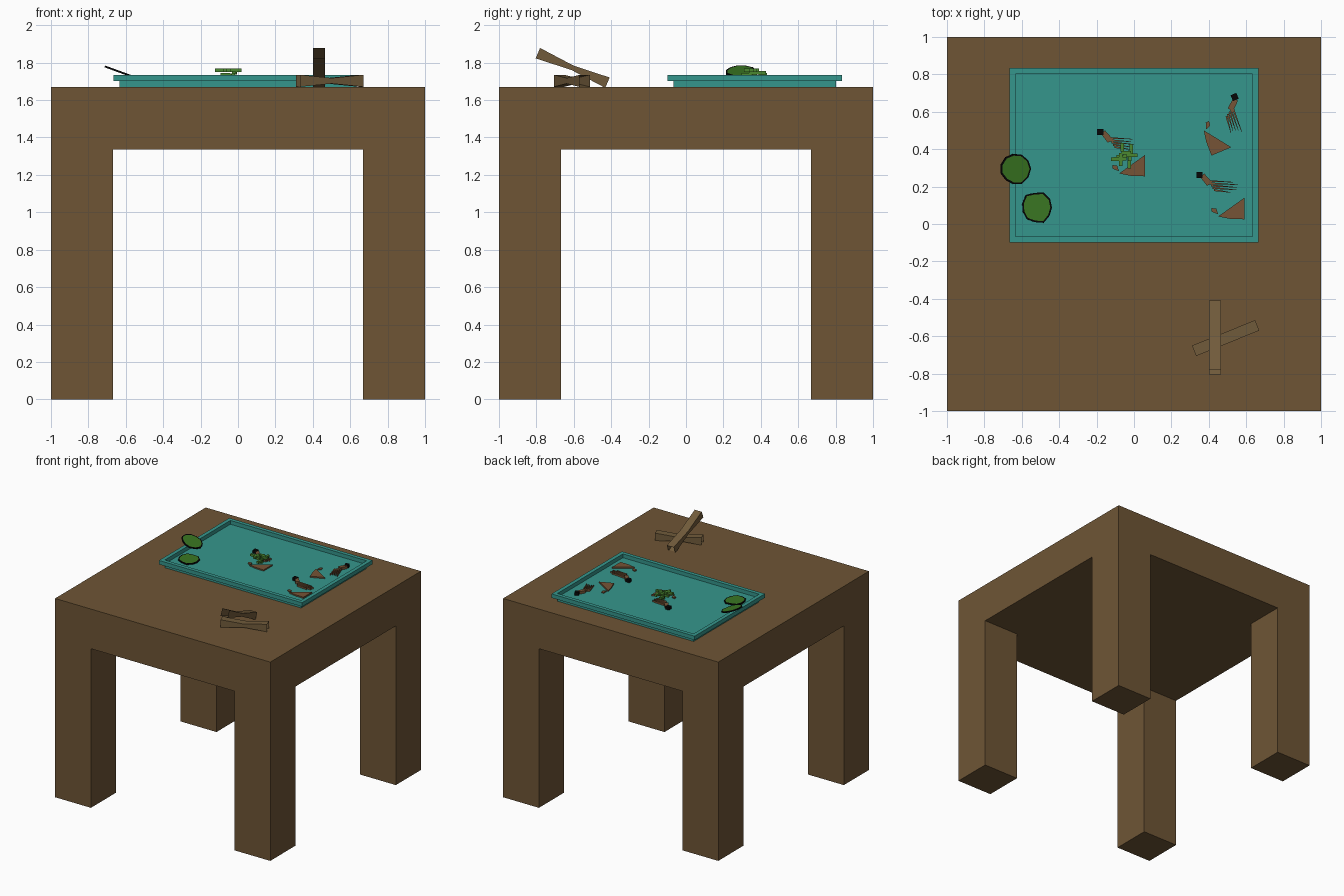
import bpy, bmesh, math, random
from mathutils import Matrix, Vector

random.seed(4)
old = bpy.data.objects.get("Cube")
if old:
    bpy.data.objects.remove(old)


def material(name, rgb):
    m = bpy.data.materials.new(name)
    m.use_nodes = True
    m.diffuse_color = (*rgb, 1)
    m.node_tree.nodes["Principled BSDF"].inputs["Base Color"].default_value = (*rgb, 1)
    return m


wood = material("table brown", (.156, .091, .036))
pale_wood = material("pale wood", (.165, .105, .044))
teal = material("teal", (.036, .305, .262))
green = material("slice green", (.042, .185, .016))
herb = material("herb green", (.07, .25, .03))
shell = material("shell brown", (.18, .088, .037))
black = material("black", (.002, .002, .002))


def finish(name, bm, mats, matrix=None):
    bmesh.ops.recalc_face_normals(bm, faces=bm.faces[:])
    mesh = bpy.data.meshes.new(name)
    bm.to_mesh(mesh)
    bm.free()
    for m in mats:
        mesh.materials.append(m)
    ob = bpy.data.objects.new(name, mesh)
    bpy.context.collection.objects.link(ob)
    if matrix:
        ob.matrix_world = matrix
    return ob


def add_box(bm, lo, hi):
    lo, hi = Vector(lo), Vector(hi)
    size = Matrix.Diagonal((*(hi - lo), 1))
    return bmesh.ops.create_cube(bm, size=1, matrix=Matrix.Translation((lo + hi) / 2) @ size)


def add_prism(bm, points, z0, z1):
    face = bm.faces.new([bm.verts.new((x, y, z0)) for x, y in points])
    res = bmesh.ops.extrude_face_region(bm, geom=[face])
    for v in res["geom"]:
        if isinstance(v, bmesh.types.BMVert):
            v.co.z = z1


# Table: slab with four legs drawn down from its corner faces
TOP, UNDER, LEG = 1.67, 1.337, .667
bm = bmesh.new()
steps = (-1, -LEG, LEG, 1)
grid = [[bm.verts.new((x, y, UNDER)) for y in steps] for x in steps]
cells = {(i, j): bm.faces.new((grid[i][j], grid[i + 1][j], grid[i + 1][j + 1], grid[i][j + 1]))
         for i in range(3) for j in range(3)}
slab = bmesh.ops.extrude_face_region(bm, geom=list(cells.values()), use_keep_orig=True)
for v in slab["geom"]:
    if isinstance(v, bmesh.types.BMVert):
        v.co.z = TOP
for i in (0, 2):
    for j in (0, 2):
        leg = bmesh.ops.extrude_face_region(bm, geom=[cells[i, j]])
        for v in leg["geom"]:
            if isinstance(v, bmesh.types.BMVert):
                v.co.z = 0
        if cells[i, j].is_valid:
            bm.faces.remove(cells[i, j])
bmesh.ops.dissolve_limit(bm, angle_limit=.01, verts=bm.verts[:], edges=bm.edges[:])
finish("table", bm, [wood])

# Tray: stepped foot with an overhanging, recessed rim
FLOOR, RIM = 1.702, 1.735
bm = bmesh.new()
loops = []
for inset, z in ((.032, TOP), (.032, FLOOR), (0, FLOOR), (0, RIM), (.032, RIM), (.032, FLOOR + .001)):
    x, y = .665 - inset, .467 - inset
    loops.append([bm.verts.new((sx * x, .368 + sy * y, z))
                  for sx, sy in ((-1, -1), (1, -1), (1, 1), (-1, 1))])
for a, b in zip(loops, loops[1:]):
    for k in range(4):
        bm.faces.new((a[k], a[(k + 1) % 4], b[(k + 1) % 4], b[k]))
bm.faces.new(loops[0])
bm.faces.new(loops[-1])
finish("tray", bm, [teal])


# Waisted utensil bars: pinched in the middle, hollow with open ends
def pinched_bar(name, matrix, half, width, height, waist):
    bm = bmesh.new()
    rings = []
    for x, h in ((-half, height), (0, waist), (half, height)):
        rings.append([bm.verts.new((x, sy * width / 2, sz * h / 2))
                      for sy, sz in ((-1, -1), (1, -1), (1, 1), (-1, 1))])
    for a, b in zip(rings, rings[1:]):
        for k in range(4):
            bm.faces.new((a[k], a[(k + 1) % 4], b[(k + 1) % 4], b[k]))
    finish(name, bm, [pale_wood], matrix)


pinched_bar("lower_utensil", Matrix.Translation((.49, -.61, 1.703)) @ Matrix.Rotation(math.radians(22), 4, "Z"),
            .182, .06, .064, .03)
pinched_bar("upper_utensil", Matrix.Translation((.433, -.606, 1.772)) @ Matrix.Rotation(math.radians(90), 4, "Z")
            @ Matrix.Rotation(math.radians(23), 4, "Y"), .202, .064, .06, .026)


# Shellfish: black head tip, fanned body ridges, tail fan and a small foot
def shellfish(name, x, y, turn):
    place = Matrix.Translation((x, y, 0)) @ Matrix.Rotation(math.radians(turn), 4, "Z")
    bm = bmesh.new()
    neck = [(-.195, .18), (-.175, .20), (-.13, .15), (-.16, .135)]
    add_prism(bm, neck, FLOOR, FLOOR + .022)
    for k in range(5):
        sx, sy = -.155 + .008 * k, .165 - .012 * k
        ex, ey = -.01 + random.uniform(-.03, .02), .155 - .014 * k
        add_prism(bm, [(sx, sy), (sx, sy - .011), (ex, ey - .002), (ex, ey)], FLOOR, FLOOR + .015)
    add_prism(bm, [(-.10, -.03), (-.04, -.042), (.04, -.045), (.04, .07)], FLOOR, FLOOR + .012)
    add_prism(bm, [(-.135, .015), (-.135, -.004), (-.10, -.018), (-.11, .012)], FLOOR, FLOOR + .01)
    finish(name, bm, [shell], place)
    bm = bmesh.new()
    add_box(bm, (-.217, .175, FLOOR), (-.183, .208, FLOOR + .026))
    finish(name + "_head", bm, [black], place)


shellfish("shellfish_middle", .02, .30, 0)
shellfish("shellfish_front", .55, .07, 0)
shellfish("shellfish_back", .44, .42, -67)

# Herb garnish: crossing short sprigs over the middle shellfish
bm = bmesh.new()
for k in range(11):
    cx, cy = random.uniform(-.09, -.01), random.uniform(.32, .41)
    z = random.choice((1.728, 1.738, 1.75))
    long, thin = random.uniform(.022, .036), .009
    dx, dy = (long, thin) if k % 2 else (thin, long)
    add_box(bm, (cx - dx, cy - dy, z), (cx + dx, cy + dy, z + .018))
add_box(bm, (-.055, .355, FLOOR), (-.03, .38, 1.74))
finish("herb_garnish", bm, [herb])


# Fruit slices: uneven discs with a thin black rind
def slice_disc(name, location, tilt):
    bm = bmesh.new()
    ring = []
    for k in range(11):
        a = math.tau * k / 11
        r = random.uniform(.078, .09)
        ring.append((r * math.cos(a), r * math.sin(a)))
    add_prism(bm, ring, -.005, .005)
    for f in bm.faces:
        f.material_index = 1
    caps = [f for f in bm.faces if len(f.verts) > 4]
    bmesh.ops.inset_individual(bm, faces=caps, thickness=.009)
    for f in caps:
        f.material_index = 0
    finish(name, bm, [green, black],
           Matrix.Translation(location) @ Matrix.Rotation(math.radians(tilt), 4, "Y"))


slice_disc("slice_leaning", (-.635, .295, 1.752), 20)
slice_disc("slice_flat", (-.52, .088, 1.712), 3)
